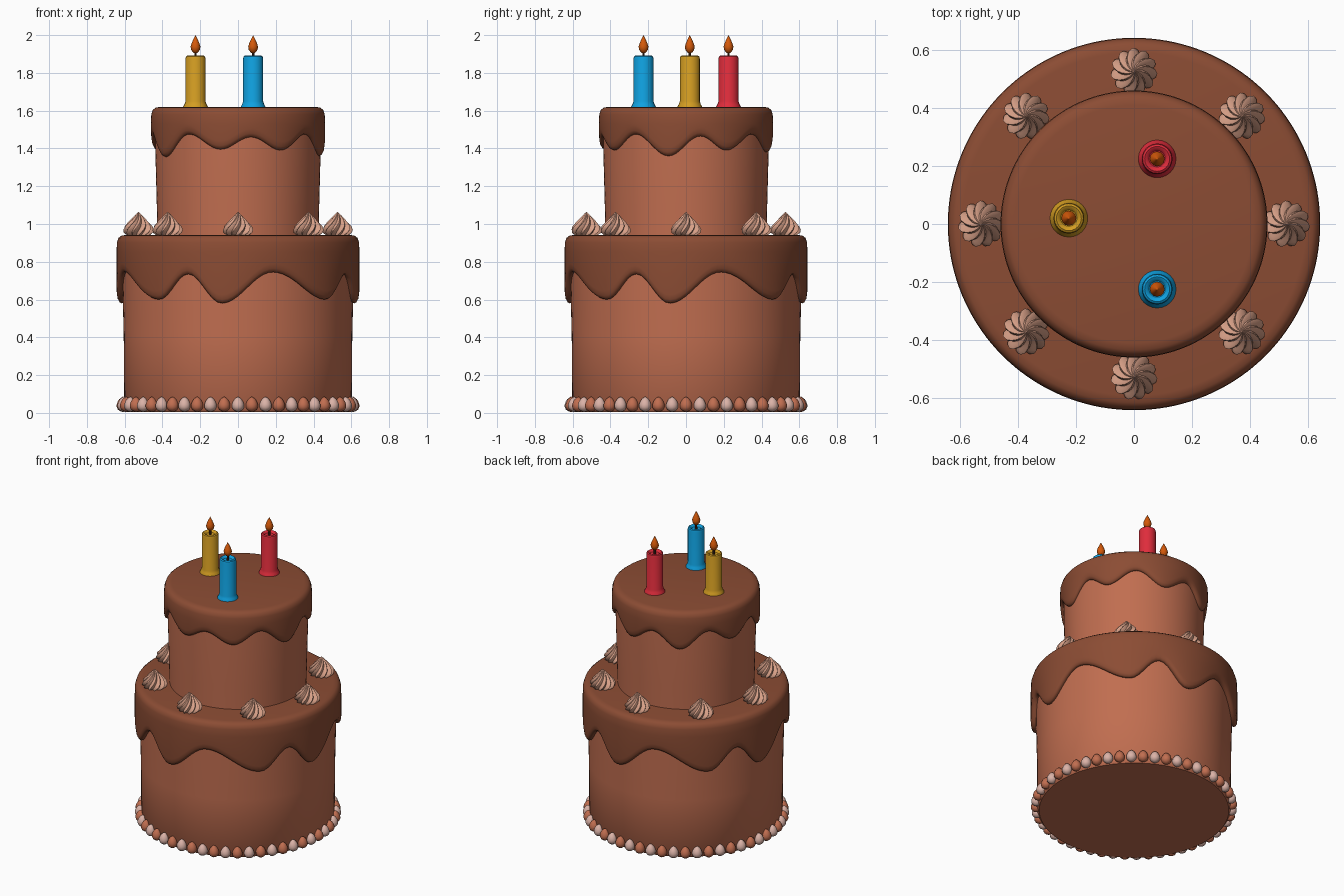
import bpy, bmesh, math
from math import sin, cos, pi, radians

if "Cube" in bpy.data.objects:
    bpy.data.objects.remove(bpy.data.objects["Cube"])


def material(name, rgb):
    m = bpy.data.materials.new(name)
    m.diffuse_color = (*rgb, 1)
    m.use_nodes = True
    m.node_tree.nodes["Principled BSDF"].inputs["Base Color"].default_value = m.diffuse_color
    return m


SPONGE = material("milk_chocolate", (0.53, 0.155, 0.08))
ICING = material("dark_chocolate_icing", (0.26, 0.073, 0.034))
CREAM = material("mocha_cream", (0.70, 0.36, 0.25))
PALE = material("pale_pink_cream", (0.71, 0.45, 0.39))
BLUE = material("blue_wax", (0.005, 0.36, 0.75))
GOLD = material("gold_wax", (0.66, 0.34, 0.016))
RED = material("red_wax", (0.75, 0.026, 0.045))
FLAME = material("orange_flame", (0.66, 0.10, 0.003))
WICK = material("dark_wick", (0.06, 0.02, 0.01))


def lathe(name, profile, mat, n=64, at=(0, 0, 0), sharp=40):
    """Revolve profile(a) -> [(radius, z, twist)]; a = 0 faces the front."""
    bm = bmesh.new()
    rings = []
    for i in range(n):
        a = 2 * pi * i / n
        pts = profile(a) if callable(profile) else profile
        ring = []
        for p in pts:
            t = a + (p[2] if len(p) > 2 else 0)
            ring.append(bm.verts.new((p[0] * sin(t), -p[0] * cos(t), p[1])))
        rings.append(ring)
    for i in range(n):
        r, s = rings[i], rings[(i + 1) % n]
        for k in range(len(r) - 1):
            bm.faces.new((r[k], s[k], s[k + 1], r[k + 1]))
    bmesh.ops.remove_doubles(bm, verts=bm.verts, dist=1e-5)
    bmesh.ops.dissolve_degenerate(bm, edges=bm.edges, dist=1e-6)
    bmesh.ops.recalc_face_normals(bm, faces=bm.faces)
    me = bpy.data.meshes.new(name)
    bm.to_mesh(me)
    bm.free()
    me.materials.append(mat)
    me.shade_smooth()
    me.set_sharp_from_angle(angle=radians(sharp))
    ob = bpy.data.objects.new(name, me)
    ob.location = at
    bpy.context.collection.objects.link(ob)
    return ob


def wave(keys):
    """Smooth periodic height from (degrees, z) keys."""
    keys = sorted((d % 360, z) for d, z in keys)
    keys = [(keys[-1][0] - 360, keys[-1][1])] + keys + [(keys[0][0] + 360, keys[0][1])]

    def f(a):
        d = math.degrees(a) % 360
        for (d0, z0), (d1, z1) in zip(keys, keys[1:]):
            if d0 <= d <= d1:
                t = (d - d0) / (d1 - d0)
                return z0 + (z1 - z0) * (1 - cos(pi * t)) / 2
    return f


def icing(name, R, top, inner, drip):
    def prof(a):
        b = drip(a)
        return [(0, top), (R - 0.05, top), (R - 0.026, top - 0.004),
                (R - 0.01, top - 0.016), (R - 0.002, top - 0.04),
                (R, top - 0.09), (R, b + 0.045), (R - 0.003, b + 0.02),
                (R - 0.011, b + 0.005), (R - 0.022, b), (inner - 0.015, b + 0.008)]
    lathe(name, prof, ICING, 144, sharp=60)


# cake tiers
lathe("lower_tier", [(0, 0.005), (0.59, 0.005), (0.602, 0.02), (0.605, 0.4),
                     (0.612, 0.7), (0.612, 0.90), (0, 0.90)], SPONGE, 96)
lathe("upper_tier", [(0, 0.92), (0.426, 0.92), (0.43, 1.1), (0.438, 1.4),
                     (0.438, 1.58), (0, 1.58)], SPONGE, 96)

# dripping icing
lower = [(d + 90 * q, z) for q in range(4)
         for d, z in ((-8, 0.58), (17, 0.745), (48, 0.60), (65, 0.735))]
icing("lower_icing", 0.643, 0.942, 0.612, wave(lower))
lows = [(-60, 1.355), (-12, 1.395), (31, 1.39), (78, 1.36),
        (119, 1.39), (165, 1.38), (210, 1.36), (255, 1.39)]
peaks = [(-36, 1.475), (9, 1.46), (53, 1.475), (100, 1.465),
         (142, 1.475), (188, 1.465), (233, 1.475), (278, 1.47)]
icing("upper_icing", 0.461, 1.62, 0.438, wave(lows + peaks))

# egg-shaped beads round the foot
egg = []
for k in range(9):
    t = pi * k / 8
    egg.append((0.032 * sin(t) * (1 + 0.22 * cos(t)), 0.045 - 0.038 * cos(t)))
egg[0], egg[-1] = (0, 0.004), (0, 0.086)
for i in range(52):
    a = 2 * pi * i / 52
    lathe("foot_bead", egg, (PALE, SPONGE)[i % 2], 12,
          (0.61 * sin(a), -0.61 * cos(a), 0), 80)

# piped swirls on the ledge
ARMS = 11


def swirl(a):
    ridge = 0.5 + 0.5 * cos(ARMS * a)
    out = []
    for k, (r, z) in enumerate([(0.060, 0.0), (0.078, 0.014), (0.081, 0.030),
                                (0.074, 0.048), (0.058, 0.066), (0.041, 0.084),
                                (0.024, 0.102), (0.010, 0.116), (0, 0.124)]):
        out.append((r * (0.74 + 0.26 * ridge), z, 0.17 * k))
    return out


for i in range(8):
    a = pi / 4 * i
    lathe("cream_swirl", swirl, CREAM, ARMS * 6,
          (0.527 * sin(a), -0.527 * cos(a), 0.94), 50)

# candles with wick and flame
for x, y, wax, name in ((-0.225, 0.02, GOLD, "gold"), (0.08, -0.225, BLUE, "blue"),
                        (0.08, 0.225, RED, "red")):
    lathe(name + "_candle", [(0, 1.61), (0.066, 1.61), (0.065, 1.622), (0.058, 1.634),
                             (0.053, 1.65), (0.053, 1.875), (0.050, 1.887),
                             (0.043, 1.892), (0.035, 1.888), (0.028, 1.878),
                             (0, 1.876)], wax, 24, (x, y, 0))
    lathe(name + "_wick", [(0, 1.87), (0.007, 1.87), (0.006, 1.92), (0, 1.92)],
          WICK, 8, (x, y, 0))
    lathe(name + "_flame", [(0, 1.902), (0.013, 1.908), (0.023, 1.922), (0.026, 1.938),
                            (0.021, 1.956), (0.012, 1.976), (0.004, 1.992), (0, 2.0)],
          FLAME, 12, (x, y, 0), 60)
